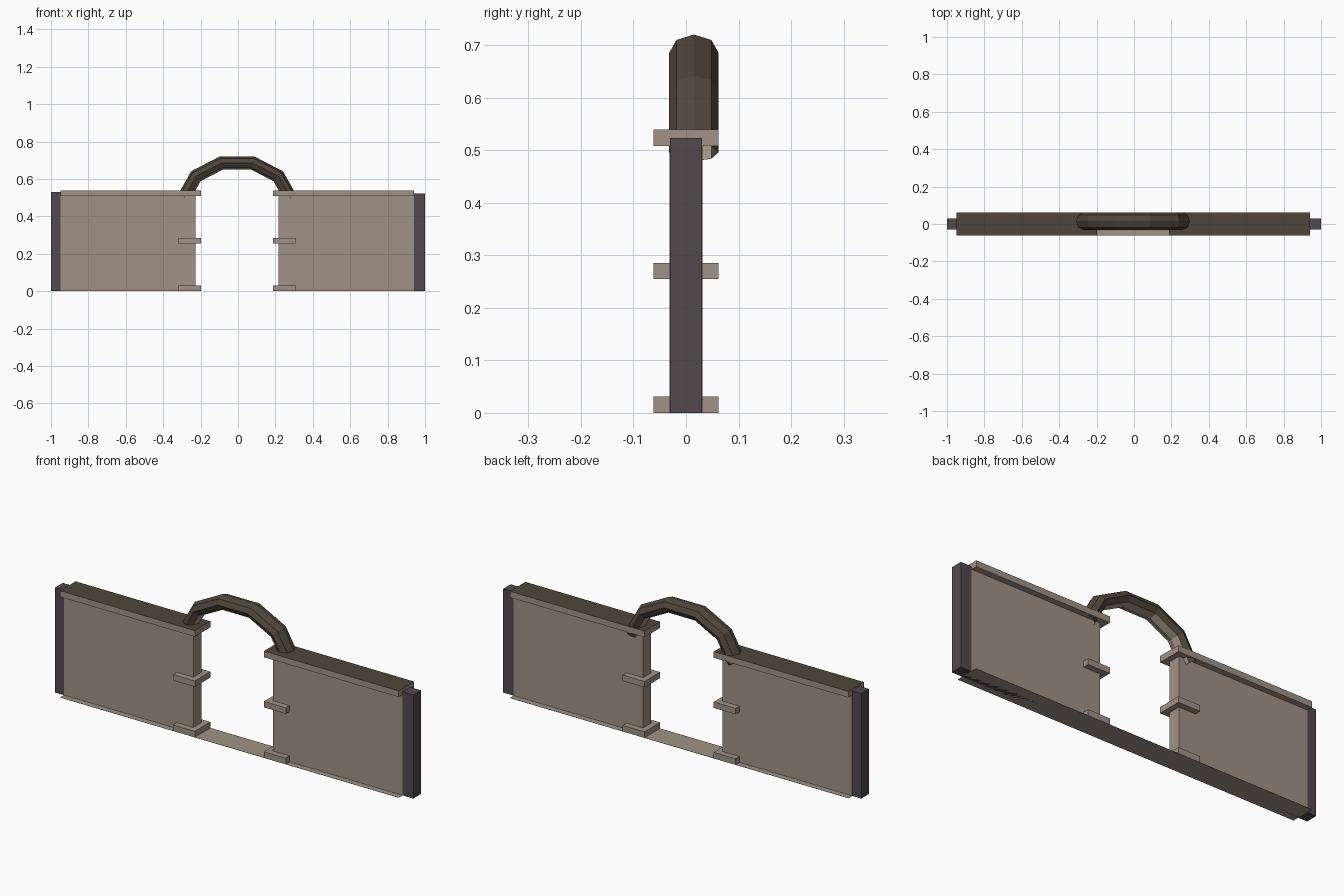
import bpy, bmesh, math
from mathutils import Vector

if "Cube" in bpy.data.objects:
    bpy.data.objects.remove(bpy.data.objects["Cube"])


def material(name, rgb):
    m = bpy.data.materials.new(name)
    m.diffuse_color = (*rgb, 1)
    m.use_nodes = True
    m.node_tree.nodes["Principled BSDF"].inputs["Base Color"].default_value = m.diffuse_color
    return m


TAN = material("tan stone", (0.355, 0.288, 0.237))
BROWN = material("dark brown", (0.08, 0.061, 0.042))
PLUM = material("dark plum", (0.085, 0.067, 0.076))
CX = -0.005  # mirror axis of the gate


def finish(bm, name, mats, rule=None, closed=True):
    if closed:
        bmesh.ops.recalc_face_normals(bm, faces=bm.faces)
    bm.normal_update()
    if rule:
        for f in bm.faces:
            f.material_index = rule(f)
    me = bpy.data.meshes.new(name)
    bm.to_mesh(me)
    bm.free()
    for m in mats:
        me.materials.append(m)
    ob = bpy.data.objects.new(name, me)
    bpy.context.collection.objects.link(ob)
    return ob


def box(name, x, y, z, mats, rule=None):
    bm = bmesh.new()
    bmesh.ops.create_cube(bm, size=1)
    for v in bm.verts:
        v.co = Vector([(r[0] + r[1]) / 2 + c * (r[1] - r[0])
                       for c, r in zip(v.co, (x, y, z))])
    return finish(bm, name, mats, rule)


def top_brown(f):
    return 1 if f.normal.z > 0.5 else 0


# Wall halves with a dark core that shows as the end post, caps and brackets
for side, s in (("left", -1), ("right", 1)):
    def span(a, b):
        return sorted((CX + s * a, CX + s * b))

    core, wall, wide = (-0.0305, 0.0305), (-0.0315, 0.0315), (-0.062, 0.062)
    box(side + "_wall", span(0.222, 0.945), wall, (0, 0.52), [TAN])
    core_x = sorted((s * 1.0, CX + s * 0.26))
    box(side + "_core", core_x, core, (0, 0.53 if s < 0 else 0.523), [PLUM])
    box(side + "_cap", span(0.193, 0.945), wide, (0.508, 0.539), [TAN, BROWN], top_brown)
    box(side + "_lower_bracket", span(0.193, 0.315), wide, (0, 0.031), [TAN])
    box(side + "_middle_bracket", span(0.193, 0.315), wide, (0.255, 0.285), [TAN])

# Thin ground strip joining both halves
box("base_strip", (-0.95, 0.94), (-0.062, 0.062), (0, 0.001), [TAN])

# Arch: open eight-sided oval tube swept over a mitred path, pale underneath
half = [(0.287, 0.496), (0.22, 0.615), (0.085, 0.685)]
path = [Vector((-x, z)) for x, z in half] + [Vector((x, z)) for x, z in reversed(half)]
bm = bmesh.new()
rings = []
for i, p in enumerate(path):
    d0 = (p - path[i - 1]).normalized() if i else None
    d1 = (path[i + 1] - p).normalized() if i < len(path) - 1 else None
    t = ((d0 or d1) + (d1 or d0)).normalized()
    out = Vector((-t.y, t.x)) / t.dot(d0 or d1)
    ring = []
    for k in range(8):
        a = k * math.pi / 4
        q = p + out * 0.035 * math.sin(a)
        ring.append(bm.verts.new((CX + q.x, 0.015 + 0.047 * math.cos(a), q.y)))
    rings.append(ring)
inner = set()
for r0, r1 in zip(rings, rings[1:]):
    for k in range(8):
        f = bm.faces.new((r0[k], r1[k], r1[(k + 1) % 8], r0[(k + 1) % 8]))
        if k in (5, 6):
            inner.add(f)
bmesh.ops.recalc_face_normals(bm, faces=bm.faces)
finish(bm, "arch", [BROWN, TAN], lambda f: 1 if f in inner else 0, closed=False)
